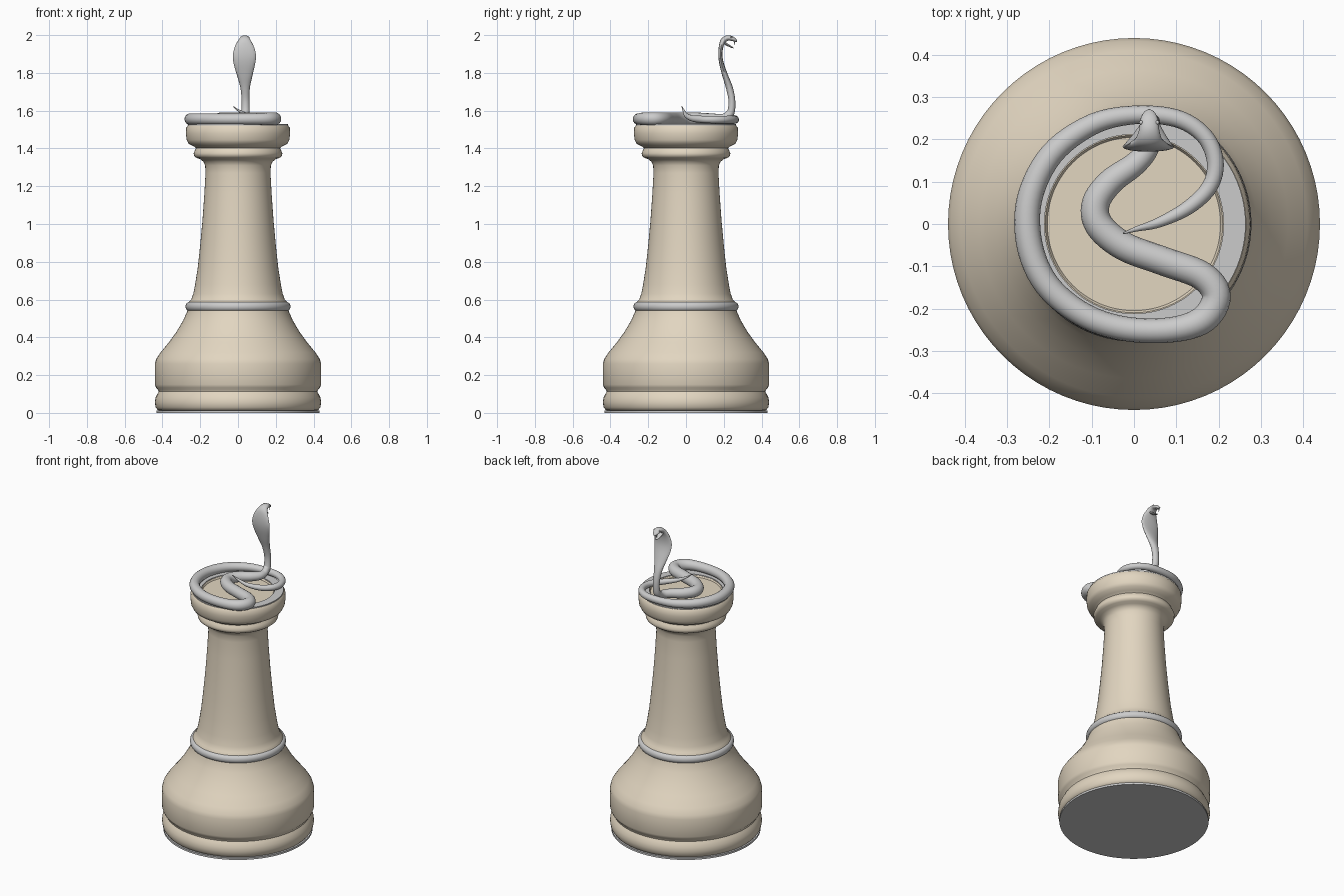
import bpy, bmesh, math
from mathutils import Vector

ivory = bpy.data.materials.new("ivory")
ivory.diffuse_color = (0.76, 0.67, 0.53, 1)


def finish(name, bm, mat=None, angle=40):
    bmesh.ops.recalc_face_normals(bm, faces=bm.faces)
    me = bpy.data.meshes.new(name)
    bm.to_mesh(me)
    bm.free()
    ob = bpy.data.objects.new(name, me)
    bpy.context.collection.objects.link(ob)
    if mat:
        me.materials.append(mat)
    bpy.ops.object.select_all(action='DESELECT')
    ob.select_set(True)
    bpy.context.view_layer.objects.active = ob
    bpy.ops.object.shade_smooth_by_angle(angle=math.radians(angle))
    return ob


def loft(bm, rings, cap=True):
    vr = [[bm.verts.new(p) for p in r] for r in rings]
    n = len(vr[0])
    for a, b in zip(vr, vr[1:]):
        for i in range(n):
            bm.faces.new((a[i], a[(i + 1) % n], b[(i + 1) % n], b[i]))
    if cap:
        bm.faces.new(vr[0])
        bm.faces.new(vr[-1])


def lathe(name, profile, mat=None, n=80, closed=False):
    bm = bmesh.new()
    if closed:
        profile = profile + profile[:1]
    loft(bm, [[(r * math.cos(2 * math.pi * i / n), r * math.sin(2 * math.pi * i / n), z)
               for i in range(n)] for r, z in profile], not closed)
    bmesh.ops.remove_doubles(bm, verts=bm.verts, dist=1e-5)
    return finish(name, bm, mat)


def spline(pts, steps):
    # Catmull-Rom through points of any dimension
    p = [Vector(q) for q in pts]
    p = [2 * p[0] - p[1]] + p + [2 * p[-1] - p[-2]]
    out = []
    for i in range(1, len(p) - 2):
        a, b, c, d = p[i - 1:i + 3]
        for k in range(steps):
            t = k / steps
            out.append(0.5 * (2 * b + (c - a) * t + (2 * a - 5 * b + 4 * c - d) * t * t
                              + (3 * b - a - 3 * c + d) * t ** 3))
    return out + [p[-2]]


def sweep(name, pts, widths, side=None, steps=6, n=16):
    # widths: (half width, half thickness) at each point
    path, wid = spline(pts, steps), spline(widths, steps)
    bm, rings = bmesh.new(), []
    for i, p in enumerate(path):
        t = (path[min(i + 1, len(path) - 1)] - path[max(i - 1, 0)]).normalized()
        s = side.copy() if side else t.cross(Vector((0, 0, 1)))
        s = (s - t * s.dot(t)).normalized()
        u = s.cross(t)
        w, h = max(wid[i][0], 0.001), max(wid[i][1], 0.001)
        rings.append([p + s * w * math.cos(2 * math.pi * k / n)
                      + u * h * math.sin(2 * math.pi * k / n) for k in range(n)])
    loft(bm, rings)
    return finish(name, bm, angle=60)


# Turned column
lathe("turned_column", [
    (0.41, 0.01), (0.425, 0.015), (0.436, 0.03), (0.44, 0.055), (0.437, 0.08), (0.427, 0.1),
    (0.42, 0.112), (0.423, 0.122), (0.434, 0.134), (0.44, 0.15), (0.44, 0.26),
    (0.433, 0.285), (0.41, 0.32), (0.365, 0.375), (0.325, 0.43), (0.29, 0.49), (0.268, 0.54),
    (0.262, 0.585), (0.248, 0.6), (0.237, 0.63), (0.227, 0.68), (0.213, 0.77), (0.2, 0.89),
    (0.188, 1.02), (0.178, 1.16), (0.172, 1.27), (0.174, 1.31), (0.183, 1.33), (0.2, 1.343),
    (0.22, 1.35), (0.232, 1.36), (0.235, 1.375), (0.228, 1.39), (0.222, 1.402), (0.235, 1.412),
    (0.262, 1.425), (0.272, 1.445), (0.276, 1.48), (0.274, 1.51), (0.265, 1.522),
    (0.21, 1.524), (0.205, 1.515)], ivory)

# Metal bands, top inlay and base pad
lathe("waist_ring", [(0.258 + 0.02 * math.cos(a), 0.563 + 0.024 * math.sin(a))
                     for a in [2 * math.pi * i / 16 for i in range(16)]], closed=True)
lathe("top_inlay_ring", [(0.212, 1.515), (0.212, 1.529), (0.264, 1.529), (0.264, 1.515)], closed=True)
lathe("base_pad", [(0.432, 0.0), (0.432, 0.012)])

# Coiled snake body, tail tip first: x, y, z, radius
body = [(-.025, -.022, 1.622, .002), (.005, -.012, 1.6, .006), (.06, .004, 1.573, .012),
        (.13, .04, 1.558, .017), (.18, .09, 1.554, .019), (.192, .15, 1.553, .02),
        (.165, .21, 1.553, .02), (.1, .25, 1.553, .021), (0, .258, 1.553, .022),
        (-.1, .235, 1.554, .025), (-.195, .165, 1.555, .028), (-.247, .06, 1.555, .03),
        (-.247, -.05, 1.555, .031), (-.205, -.145, 1.555, .03), (-.12, -.215, 1.555, .029),
        (-.02, -.248, 1.555, .029), (.09, -.25, 1.556, .03), (.165, -.225, 1.557, .033),
        (.195, -.17, 1.557, .034), (.16, -.122, 1.557, .034), (.07, -.088, 1.557, .034),
        (-.025, -.052, 1.557, .034), (-.083, -.002, 1.557, .034), (-.09, .05, 1.557, .033),
        (-.055, .1, 1.557, .031), (0, .14, 1.557, .028), (.032, .175, 1.558, .025),
        (.04, .21, 1.565, .022), (.04, .235, 1.59, .02)]
sweep("snake_body", [b[:3] for b in body], [(b[3], b[3]) for b in body])

# Raised neck, hood and upper head: x, y, z, half width, half thickness
X = Vector((1, 0, 0))
neck = [(.038, .2, 1.56, .022, .02), (.04, .235, 1.585, .022, .02), (.04, .243, 1.65, .021, .018),
        (.038, .23, 1.72, .025, .018), (.036, .206, 1.79, .042, .015),
        (.034, .188, 1.85, .057, .012), (.034, .182, 1.895, .061, .011),
        (.034, .186, 1.94, .05, .012), (.035, .199, 1.972, .033, .015),
        (.036, .222, 1.985, .024, .014), (.036, .247, 1.98, .021, .012),
        (.036, .264, 1.97, .013, .007), (.036, .27, 1.966, .003, .003)]
sweep("snake_hood_and_head", [b[:3] for b in neck], [b[3:] for b in neck], X)

# Lower jaw
jaw = [(.036, .198, 1.962, .02, .008), (.036, .22, 1.948, .017, .006),
       (.036, .24, 1.937, .012, .004), (.036, .252, 1.932, .003, .002)]
sweep("lower_jaw", [b[:3] for b in jaw], [b[3:] for b in jaw], X, 4)

# Fangs and eyes on both sides
for s, label in ((-1, "left"), (1, "right")):
    x = .036 + s * .009
    sweep(label + "_fang", [(x, .254, 1.972), (x, .257, 1.96), (x, .254, 1.947)],
          [(.003, .003), (.0025, .0025), (.0005, .0005)], X, 3, 8)
    bm = bmesh.new()
    bmesh.ops.create_uvsphere(bm, u_segments=12, v_segments=8, radius=.005)
    bmesh.ops.translate(bm, verts=bm.verts, vec=(.036 + s * .019, .24, 1.988))
    finish(label + "_eye", bm)
